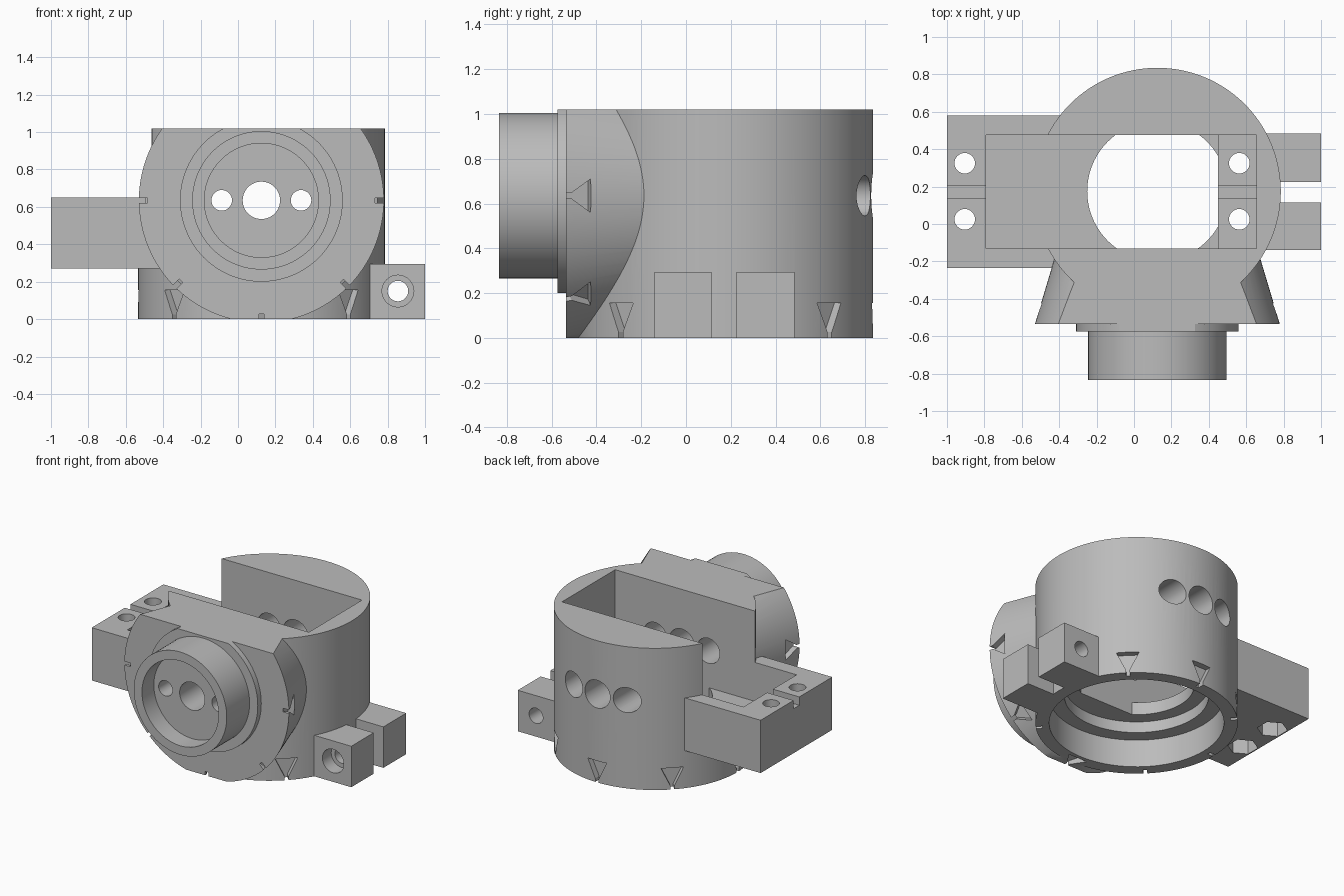
import bpy, bmesh
from math import radians, cos, sin
from mathutils import Matrix, Vector

cube = bpy.data.objects.get("Cube")
if cube:
    bpy.data.objects.remove(cube, do_unlink=True)

CX, CY, AXIS_Z, TOP = 0.125, 0.175, 0.635, 1.02
UP, BACK = Vector((0, 0, 1)), Vector((0, 1, 0))

grey = bpy.data.materials.new("plain_grey")
grey.use_nodes = True
colour = (0.5, 0.5, 0.5, 1)
grey.diffuse_color = colour
grey.node_tree.nodes["Principled BSDF"].inputs["Base Color"].default_value = colour


def make(name, bm):
    bmesh.ops.recalc_face_normals(bm, faces=bm.faces)
    mesh = bpy.data.meshes.new(name)
    bm.to_mesh(mesh)
    bm.free()
    mesh.materials.append(grey)
    ob = bpy.data.objects.new(name, mesh)
    bpy.context.collection.objects.link(ob)
    return ob


def box(name, x, y, z):
    bm = bmesh.new()
    bmesh.ops.create_cube(bm, size=1)
    for v in bm.verts:
        v.co = [lo + (hi - lo) * (c + 0.5) for c, (lo, hi) in zip(v.co, (x, y, z))]
    return make(name, bm)


def round_bar(name, axis, a, b, start, end, r1, r2=None, sides=96):
    """Cylinder or cone along z at (x, y) or along y at (x, z)."""
    bm = bmesh.new()
    bmesh.ops.create_cone(bm, cap_ends=True, segments=sides, radius1=r1,
                          radius2=r1 if r2 is None else r2, depth=end - start)
    mid = (start + end) / 2
    if axis == "z":
        m = Matrix.Translation((a, b, mid))
    else:
        m = Matrix.Translation((a, mid, b)) @ Matrix.Rotation(radians(-90), 4, "X")
    bm.transform(m)
    return make(name, bm)


def notch(name, origin, along, outward, length):
    """Tapered recess, narrow at the edge and wide further in."""
    along = along.normalized()
    side = along.cross(outward).normalized()
    deep = side.cross(along).normalized()
    bm = bmesh.new()
    rows = [(-0.013, -0.02), (0.013, -0.02), (0.013, 0.025),
            (0.075, length), (-0.075, length), (-0.013, 0.025)]
    sign = 1 if deep.dot(outward) > 0 else -1
    ends = []
    for d in (-0.045, 0.08):
        ends.append([bm.verts.new(origin + side * u + along * v + deep * sign * d)
                     for u, v in rows])
    low, high = ends
    bm.faces.new(low)
    bm.faces.new(high)
    for i in range(len(rows)):
        j = (i + 1) % len(rows)
        bm.faces.new((low[i], low[j], high[j], high[i]))
    return make(name, bm)


def combine(target, tool, operation):
    mod = target.modifiers.new("cut", "BOOLEAN")
    mod.operation, mod.solver, mod.object = operation, "EXACT", tool
    graph = bpy.context.evaluated_depsgraph_get()
    mesh = bpy.data.meshes.new_from_object(target.evaluated_get(graph))
    target.modifiers.clear()
    target.data = mesh
    bpy.data.objects.remove(tool, do_unlink=True)


def join(tool):
    combine(body, tool, "UNION")


def cut(tool):
    combine(body, tool, "DIFFERENCE")


# Upright housing with tapered front boss
body = round_bar("housing", "z", CX, CY, 0, TOP, 0.66, sides=128)
boss = round_bar("front_boss", "y", CX, AXIS_Z, -0.535, 0, 0.655, 0.495, 128)
combine(boss, box("clip", (-2, 2), (-2, 2), (0, TOP)), "INTERSECT")
join(boss)
step = round_bar("front_step", "y", CX, AXIS_Z, -0.575, -0.4, 0.435)
combine(step, box("clip", (-2, 2), (-2, 2), (0, TOP)), "INTERSECT")
join(step)
join(round_bar("front_collar", "y", CX, AXIS_Z, -0.835, -0.45, 0.37))

# Side mounting block and clamp lugs
join(box("mount_block", (-1, -0.2), (-0.235, 0.58), (0.27, 0.65)))
for y in ((-0.14, 0.115), (0.225, 0.485)):
    join(box("clamp_lug", (0.64, 1), y, (0, 0.295)))

# Top slot, deep pocket and stepped bottom bore
cut(box("slot", (-2, 0.655), (-0.13, 0.475), (0.65, 2)))
cut(box("pocket", (-0.79, 0.45), (-0.13, 0.475), (0.37, 2)))
for radius, height in ((0.57, 0.2), (0.47, 0.28), (0.375, 0.45)):
    hole = round_bar("bore", "z", CX, CY, -0.1, height, radius)
    if height > 0.4:
        combine(hole, box("clip", (-2, 2), (-0.13, 0.475), (-1, 1)), "INTERSECT")
    cut(hole)

# Collar recess and three axle holes running front to back
cut(round_bar("recess", "y", CX, AXIS_Z, -1, -0.7, 0.305))
cut(round_bar("axle_hole", "y", CX, AXIS_Z, -1, 1, 0.1, sides=48))
for dx in (-0.212, 0.212):
    cut(round_bar("screw_hole", "y", CX + dx, AXIS_Z, -1, 1, 0.055, sides=32))
    cut(round_bar("driver_hole", "y", CX + dx, AXIS_Z, -0.45, 1, 0.09, sides=40))

# Flange screw holes, nut pockets and cable grooves
for x in (-0.905, 0.563):
    for y in (0.025, 0.325):
        cut(round_bar("flange_hole", "z", x, y, -0.1, 0.8, 0.055, sides=32))
for y in (0.025, 0.325):
    cut(round_bar("nut_pocket", "z", -0.905, y, 0.2, 0.4, 0.1, sides=6))
for x in ((-1.1, -0.7), (0.4, 0.655)):
    cut(box("groove", x, (0.14, 0.205), (0.59, 0.8)))

# Clamp bolt hole
cut(round_bar("bolt_hole", "y", 0.855, 0.15, -0.3, 0.7, 0.055, sides=32))
cut(round_bar("bolt_head", "y", 0.855, 0.15, -0.3, -0.04, 0.085, sides=32))

# Tapered notches around the base and around the boss rim
for angle in (45, 90, 135, 180, 225, 315):
    out = Vector((cos(radians(angle)), sin(radians(angle)), 0))
    cut(notch("base_notch", Vector((CX, CY, 0)) + out * 0.66, UP, out, 0.155))
for angle in (0, 180, 225, 270, 315):
    out = Vector((cos(radians(angle)), 0, sin(radians(angle))))
    cut(notch("rim_notch", Vector((CX, -0.535, AXIS_Z)) + out * 0.655,
              BACK - out * 0.3, out, 0.115))

# Smooth curved walls, keep edges crisp
bpy.ops.object.select_all(action="DESELECT")
body.select_set(True)
bpy.context.view_layer.objects.active = body
bpy.ops.object.shade_smooth_by_angle(angle=radians(25))
